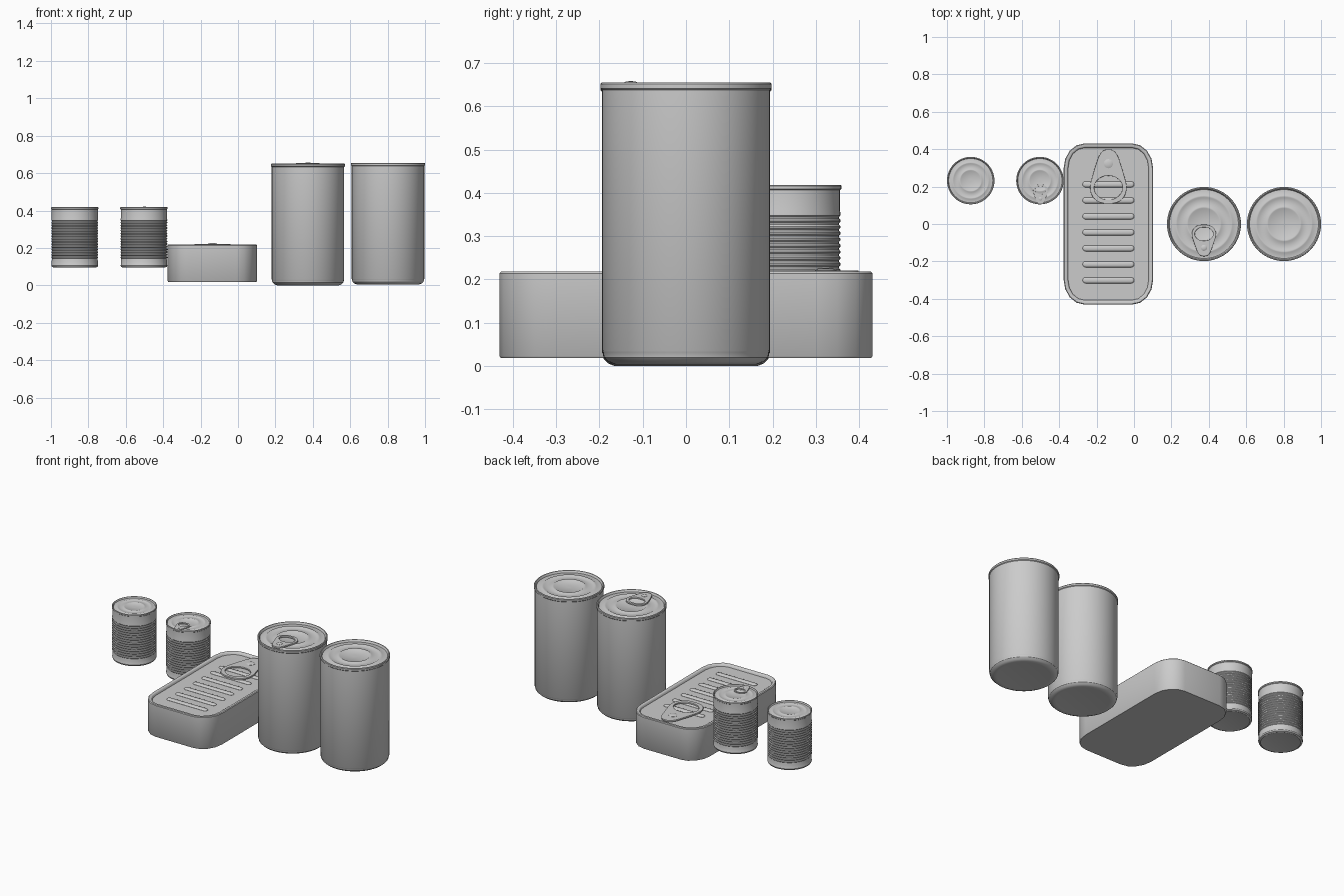
import bpy, bmesh
from math import sin, cos, pi, radians

if "Cube" in bpy.data.objects:
    bpy.data.objects.remove(bpy.data.objects["Cube"])


def outline(hx, hy, rx, ry, seg):
    """Rounded rectangle; a circle when the radii equal the half sizes."""
    pts = []
    for q, (sx, sy) in enumerate([(1, 1), (-1, 1), (-1, -1), (1, -1)]):
        for i in range(seg + 1):
            a = (q + i / seg) * pi / 2
            p = (sx * (hx - rx) + rx * cos(a), sy * (hy - ry) + ry * sin(a))
            pts.append(p)
    return pts


def loft(name, rings, loc, angle=35):
    """Skin a stack of (outline, z) rings and cap both ends."""
    bm = bmesh.new()
    loops = [[bm.verts.new((x, y, z)) for x, y in pts] for pts, z in rings]
    n = len(loops[0])
    for a, b in zip(loops, loops[1:]):
        for i in range(n):
            j = (i + 1) % n
            bm.faces.new((a[i], a[j], b[j], b[i]))
    bm.faces.new(loops[0][::-1])
    bm.faces.new(loops[-1])
    bmesh.ops.remove_doubles(bm, verts=bm.verts, dist=1e-5)
    bmesh.ops.recalc_face_normals(bm, faces=bm.faces)
    me = bpy.data.meshes.new(name)
    bm.to_mesh(me)
    bm.free()
    ob = bpy.data.objects.new(name, me)
    bpy.context.collection.objects.link(ob)
    ob.location = loc
    smooth(ob, angle)
    return ob


def smooth(ob, angle):
    bpy.ops.object.select_all(action='DESELECT')
    ob.select_set(True)
    bpy.context.view_layer.objects.active = ob
    bpy.ops.object.shade_smooth_by_angle(angle=radians(angle))


def lathe(name, profile, loc, seg=12):
    return loft(name, [(outline(r, r, r, r, seg), z) for r, z in profile], loc)


def pull_tab(name, loc, w, l, thick, flip=1):
    """Flat teardrop tab with a finger hole, plus its rivet."""
    half = [(.3, .46), (.46, .34), (.5, .18), (.44, 0), (.34, -.22), (.22, -.42), (.12, -.485)]
    outer = [(0, .5)] + half + [(0, -.5)] + [(-x, y) for x, y in reversed(half)]
    hole = [(.41 * cos(i * pi / 4), .21 + .23 * sin(i * pi / 4)) for i in range(8)]
    cu = bpy.data.curves.new(name, 'CURVE')
    cu.dimensions = '2D'
    cu.fill_mode = 'BOTH'
    cu.extrude = thick * 0.3
    cu.bevel_depth = thick * 0.2
    cu.bevel_resolution = 1
    cu.resolution_u = 4
    for pts in (outer, hole):
        sp = cu.splines.new('BEZIER')
        sp.bezier_points.add(len(pts) - 1)
        sp.use_cyclic_u = True
        for bp, (x, y) in zip(sp.bezier_points, pts):
            bp.co = (x * w * flip, y * l * flip, 0)
            bp.handle_left_type = bp.handle_right_type = 'AUTO'
    ob = bpy.data.objects.new(name, cu)
    bpy.context.collection.objects.link(ob)
    ob.location = loc
    bpy.ops.object.select_all(action='DESELECT')
    ob.select_set(True)
    bpy.context.view_layer.objects.active = ob
    bpy.ops.object.convert(target='MESH')
    smooth(bpy.context.view_layer.objects.active, 35)
    r = w * 0.13
    lathe(name + "_rivet", [(r, -thick), (r, thick * .6), (r * .7, thick * .9), (r * .2, thick)],
          (loc[0], loc[1] - .24 * l * flip, loc[2]), 4)


# Concentric pressed rings of a can lid, as (fraction of radius, height)
LID = [(.93, -.012), (.80, -.012), (.77, -.008), (.73, -.008), (.70, -.012),
       (.50, -.012), (.47, -.008), (.43, -.008), (.40, -.012), (.05, -.012)]


def lid(r, top, k):
    return [(r * f, top + h * k) for f, h in LID]


# Tall smooth cans
for name, x, z in (("tall_can_tabbed", .374, 0), ("tall_can_plain", .802, .004)):
    r, h = .198, .651
    body = [(.02, .004), (.150, .002), (.165, 0), (.180, .006), (.190, .016), (.192, .028),
            (.194, .031), (.194, h - .018), (r, h - .014), (r, h - .004),
            (r - .003, h), (r - .008, h), (r - .011, h - .004)]
    lathe(name, body + lid(r, h, 1), (x, 0, z), 14)
pull_tab("tall_can_pull_tab", (.374, -.088, .648), .125, .165, .010)

# Small ribbed cans
for name, x in (("small_can_tabbed", -.503), ("small_can_plain", -.873)):
    r, h, low = .127, .418, .095
    body = [(.01, low + .003), (.105, low + .002), (.112, low), (.122, low + .004),
            (.125, low + .012), (.1235, low + .015), (.1235, .13)]
    ribs, z0, z1 = 15, .14, .355
    for i in range(ribs):
        z, s = z0 + (z1 - z0) * i / ribs, (z1 - z0) / ribs
        body += [(.1215, z), (.1215, z + s * .25), (.1250, z + s * .5), (.1250, z + s * .75)]
    body += [(.1235, z1 + .005), (.1235, h - .012), (r, h - .009), (r, h - .002),
             (r - .002, h), (r - .005, h), (r - .007, h - .003)]
    lathe(name, body + lid(r, h, .65), (x, .232, 0), 12)
pull_tab("small_can_pull_tab", (-.500, .159, .415), .075, .102, .006)


# Flat fish tin with a raised rim
def tin(inset):
    return outline(.239 - inset, .431 - inset, .112 - inset, .132 - inset, 4)


TX, TOP = -.137, .218
loft("flat_tin", [(tin(.003), .019), (tin(0), .023), (tin(0), TOP - .004), (tin(.004), TOP),
                  (tin(.017), TOP), (tin(.021), TOP - .003), (tin(.024), TOP - .014)],
     (TX, 0, 0), 40)

# Pressed ribs across the tin lid
for i in range(7):
    rings = [(outline(.138 - d, .016 - d, .016 - d, .016 - d, 4), z)
             for d, z in ((0, -.004), (0, .001), (.004, .006), (.009, .008))]
    loft(f"tin_lid_rib_{i + 1}", rings, (TX, .212 - .0855 * i, TOP - .014))

# Tin pull tab, ring end towards the middle of the lid
pull_tab("tin_pull_tab", (TX, .254, TOP - .002), .19, .285, .010, -1)
